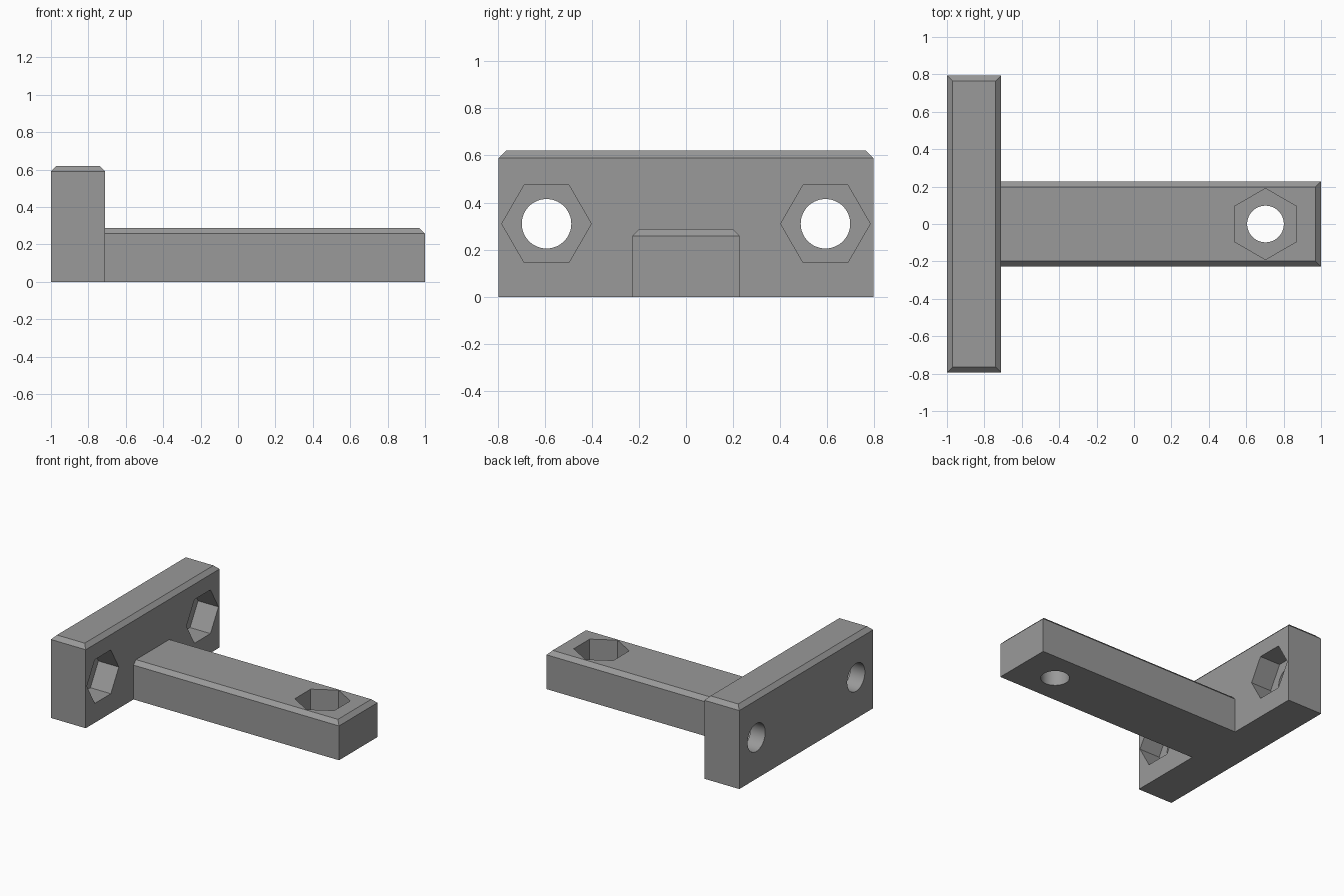
import bpy, bmesh, math
from mathutils import Matrix, Vector

if "Cube" in bpy.data.objects:
    bpy.data.objects.remove(bpy.data.objects["Cube"])

grey = bpy.data.materials.new("mid_grey")
grey.diffuse_color = (0.32, 0.32, 0.32, 1)
grey.use_nodes = True
grey.node_tree.nodes["Principled BSDF"].inputs["Base Color"].default_value = grey.diffuse_color
C = 0.03        # chamfer size
POCKET = 0.17   # depth of the hexagonal nut pockets


def make_object(name, bm):
    bmesh.ops.recalc_face_normals(bm, faces=bm.faces)
    me = bpy.data.meshes.new(name)
    bm.to_mesh(me)
    bm.free()
    me.materials.append(grey)
    ob = bpy.data.objects.new(name, me)
    bpy.context.collection.objects.link(ob)
    return ob


def chamfered_bar(name, x0, x1, half_y, h, inner_chamfer):
    """Block with chamfered top edges; the -x chamfer is optional."""
    bm = bmesh.new()
    rings = []
    for z, c in ((0, 0), (h - C, 0), (h, C)):
        a, b, y = x0 + c * inner_chamfer, x1 - c, half_y - c
        rings.append([bm.verts.new((px, py, z))
                      for px, py in ((a, -y), (b, -y), (b, y), (a, y))])
    bm.faces.new(rings[0])
    bm.faces.new(rings[-1])
    for lo, hi in zip(rings, rings[1:]):
        for i in range(4):
            j = (i + 1) % 4
            bm.faces.new((lo[i], lo[j], hi[j], hi[i]))
    return make_object(name, bm)


def cutter(name, sides, radius, length, centre, axis, spin=0.0):
    bm = bmesh.new()
    turn = Matrix.Rotation(math.pi / 2, 4, 'Y') if axis == 'X' else Matrix()
    bmesh.ops.create_cone(bm, cap_ends=True, segments=sides, radius1=radius,
                          radius2=radius, depth=length,
                          matrix=Matrix.Translation(Vector(centre)) @ turn
                          @ Matrix.Rotation(spin, 4, 'Z'))
    ob = make_object(name, bm)
    ob.hide_render = True
    return ob


def combine(target, other, operation):
    m = target.modifiers.new(operation.lower(), 'BOOLEAN')
    m.operation, m.object, m.solver = operation, other, 'EXACT'
    bpy.context.view_layer.objects.active = target
    bpy.ops.object.modifier_apply(modifier=m.name)
    bpy.data.objects.remove(other)


# Crossbar and arm fused into one T-shaped bracket
bracket = chamfered_bar("t_bracket", -1.0, -0.71, 0.795, 0.62, 1)
arm = chamfered_bar("arm", -0.85, 1.0, 0.228, 0.288, 0)
combine(bracket, arm, 'UNION')

# Bolt holes with nut pockets on the crossbar's inner face
for y in (-0.592, 0.592):
    combine(bracket, cutter("bolt_hole", 64, 0.105, 0.6,
                            (-0.85, y, 0.31), 'X'), 'DIFFERENCE')
    combine(bracket, cutter("nut_pocket", 6, 0.19, 2 * POCKET,
                            (-0.71, y, 0.31), 'X'), 'DIFFERENCE')

# Bolt hole and nut pocket at the arm's end
combine(bracket, cutter("bolt_hole", 64, 0.098, 1.0,
                        (0.703, 0, 0.15), 'Z'), 'DIFFERENCE')
combine(bracket, cutter("nut_pocket", 6, 0.19, 2 * POCKET,
                        (0.703, 0, 0.288), 'Z'), 'DIFFERENCE')

# Smooth hole walls, sharp edges elsewhere
bpy.ops.object.select_all(action='DESELECT')
bracket.select_set(True)
bpy.context.view_layer.objects.active = bracket
bpy.ops.object.shade_smooth_by_angle(angle=math.radians(20))
